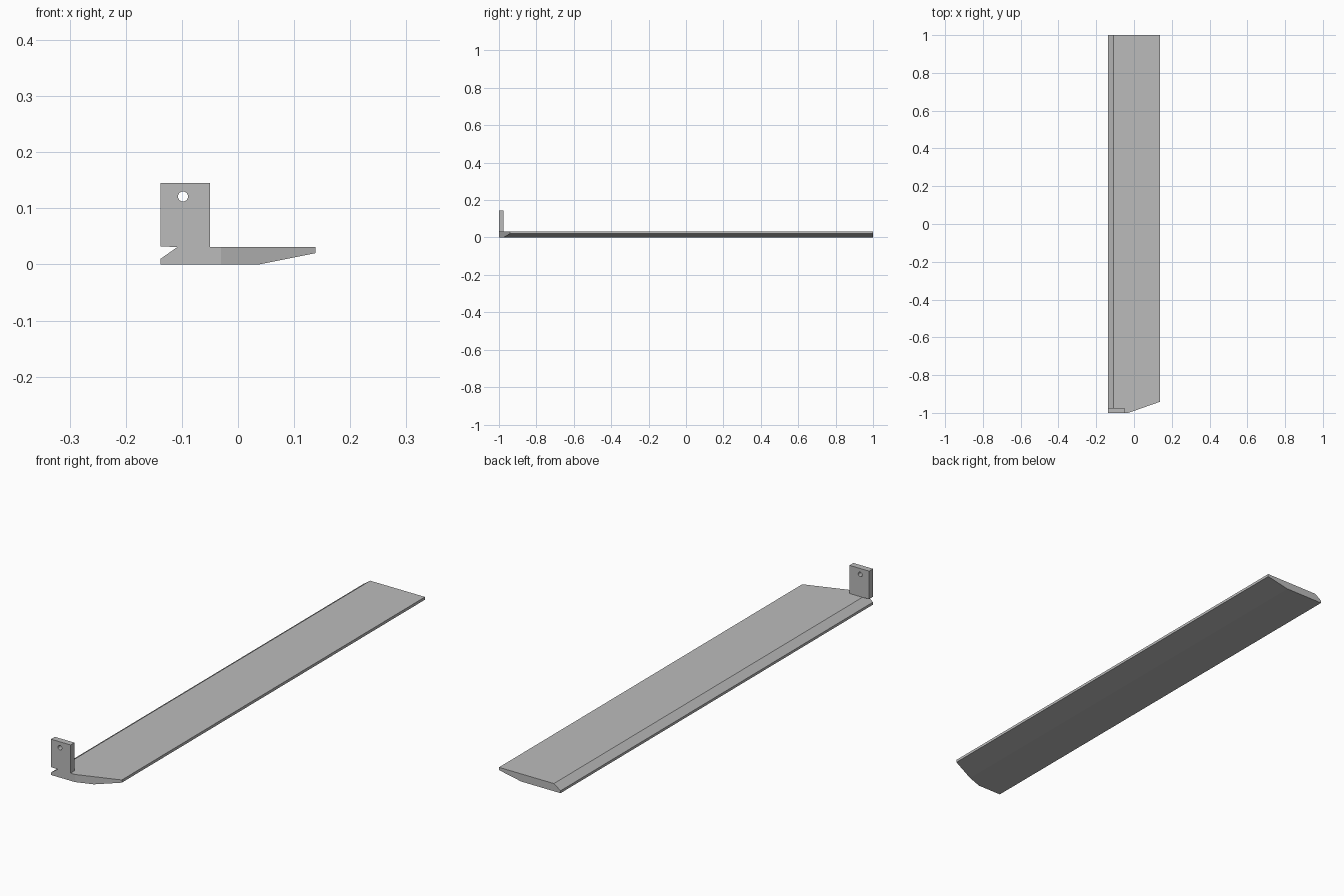
import bpy, bmesh
from mathutils import Vector

cube = bpy.data.objects.get("Cube")
if cube:
    bpy.data.objects.remove(cube, do_unlink=True)

grey = bpy.data.materials.new("plain grey")
grey.use_nodes = True
colour = (0.5, 0.5, 0.5, 1)
grey.diffuse_color = colour
grey.node_tree.nodes["Principled BSDF"].inputs["Base Color"].default_value = colour

FRONT, BACK = -1.0, 1.0


def extrude_profile(name, profile, y0, y1, cuts=()):
    """Extrude an (x, z) outline along y, then slice off corners with planes."""
    bm = bmesh.new()
    face = bm.faces.new([bm.verts.new((x, y0, z)) for x, z in profile])
    moved = bmesh.ops.extrude_face_region(bm, geom=[face])["geom"]
    bmesh.ops.translate(bm, vec=(0, y1 - y0, 0),
                        verts=[g for g in moved if isinstance(g, bmesh.types.BMVert)])
    for point, normal in cuts:
        cut = bmesh.ops.bisect_plane(bm, geom=bm.verts[:] + bm.edges[:] + bm.faces[:],
                                     plane_co=point, plane_no=normal, clear_outer=True)
        bmesh.ops.holes_fill(bm, edges=[e for e in bm.edges if e.is_boundary])
    bmesh.ops.recalc_face_normals(bm, faces=bm.faces[:])
    mesh = bpy.data.meshes.new(name)
    bm.to_mesh(mesh)
    bm.free()
    mesh.materials.append(grey)
    obj = bpy.data.objects.new(name, mesh)
    bpy.context.collection.objects.link(obj)
    return obj


# Long blade: bevelled left edge, tapered underside, angled front corner
blade_outline = [(-0.138, 0), (0.038, 0), (0.138, 0.02), (0.138, 0.031),
                 (-0.108, 0.031), (-0.138, 0.01)]
corner_start, corner_end = Vector((-0.03, FRONT, 0)), Vector((0.138, -0.941, 0))
along = corner_end - corner_start
extrude_profile("blade", blade_outline, FRONT, BACK,
                [(corner_start, Vector((along.y, -along.x, 0)))])

# Upright mounting tab at the front
tab_outline = [(-0.138, 0.032), (-0.108, 0.031), (-0.05, 0.031),
               (-0.05, 0.145), (-0.138, 0.145)]
tab = extrude_profile("mounting_tab", tab_outline, FRONT, FRONT + 0.025)

# Round hole through the tab
bpy.ops.mesh.primitive_cylinder_add(vertices=32, radius=0.009, depth=0.1,
                                    location=(-0.098, FRONT + 0.0125, 0.121),
                                    rotation=(1.5708, 0, 0))
cutter = bpy.context.object
cutter.name = "hole_cutter"
cutter.data.materials.append(grey)
cutter.hide_render = True
cutter.hide_set(True)
hole = tab.modifiers.new("hole", 'BOOLEAN')
hole.operation = 'DIFFERENCE'
hole.solver = 'EXACT'
hole.object = cutter
